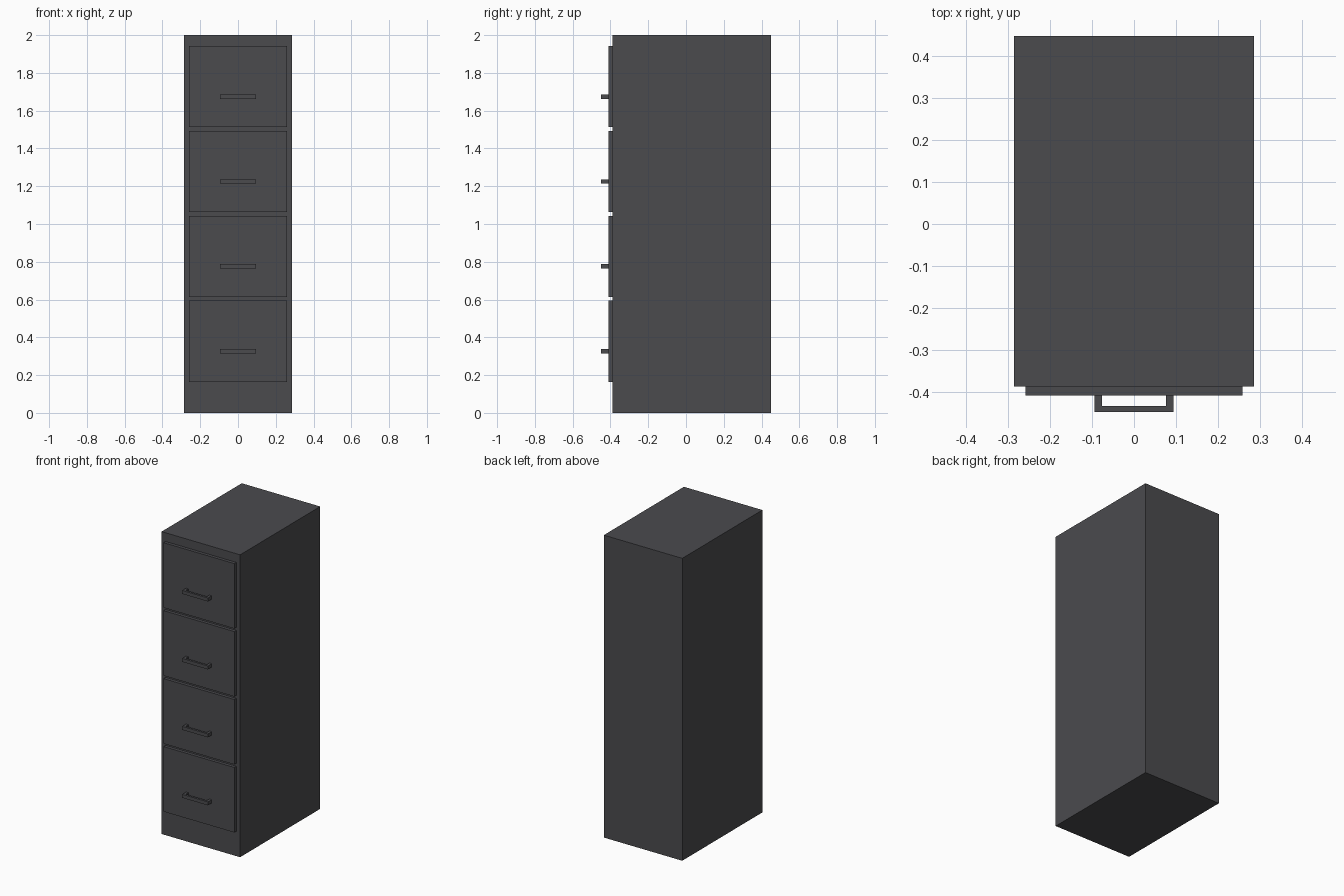
import bpy

if "Cube" in bpy.data.objects:
    bpy.data.objects.remove(bpy.data.objects["Cube"])


def material(name, colour):
    m = bpy.data.materials.new(name)
    m.diffuse_color = (*colour, 1.0)
    m.use_nodes = True
    m.node_tree.nodes["Principled BSDF"].inputs["Base Color"].default_value = m.diffuse_color
    return m


GREY = material("dark grey metal", (0.07, 0.07, 0.076))


def box(name, x, y, z):
    """Box from (min, max) ranges on each axis."""
    bpy.ops.mesh.primitive_cube_add(size=1, location=[(a + b) / 2 for a, b in (x, y, z)])
    ob = bpy.context.object
    ob.name = name
    ob.scale = [b - a for a, b in (x, y, z)]
    bpy.ops.object.transform_apply(location=False, rotation=False, scale=True)
    ob.data.materials.append(GREY)
    return ob


def handle(name, z):
    """U-shaped pull: flat outline in plan, extruded upwards."""
    w, t, back, front, h = 0.094, 0.017, -0.409, -0.449, 0.023
    outline = [(-w, back), (-w, front), (w, front), (w, back),
               (w - t, back), (w - t, front + 0.014),
               (-w + t, front + 0.014), (-w + t, back)]
    n = len(outline)
    verts = [(x, y, z + s * h / 2) for s in (-1, 1) for x, y in outline]
    # quads for the left arm, bar and right arm
    caps = [(0, 1, 6, 7), (1, 2, 5, 6), (2, 3, 4, 5)]
    faces = [tuple(reversed(c)) for c in caps] + [tuple(i + n for i in c) for c in caps]
    faces += [(i, (i + 1) % n, (i + 1) % n + n, i + n) for i in range(n)]
    me = bpy.data.meshes.new(name)
    me.from_pydata(verts, [], faces)
    me.materials.append(GREY)
    bpy.context.collection.objects.link(bpy.data.objects.new(name, me))


# Cabinet body
box("cabinet_body", (-0.287, 0.287), (-0.388, 0.449), (0, 2))

# Four drawer fronts with pulls
for i in range(4):
    zc = 0.379 + i * 0.4495
    box(f"drawer_front_{i + 1}", (-0.259, 0.259), (-0.409, -0.388), (zc - 0.215, zc + 0.215))
    handle(f"drawer_handle_{i + 1}", zc - 0.053)
